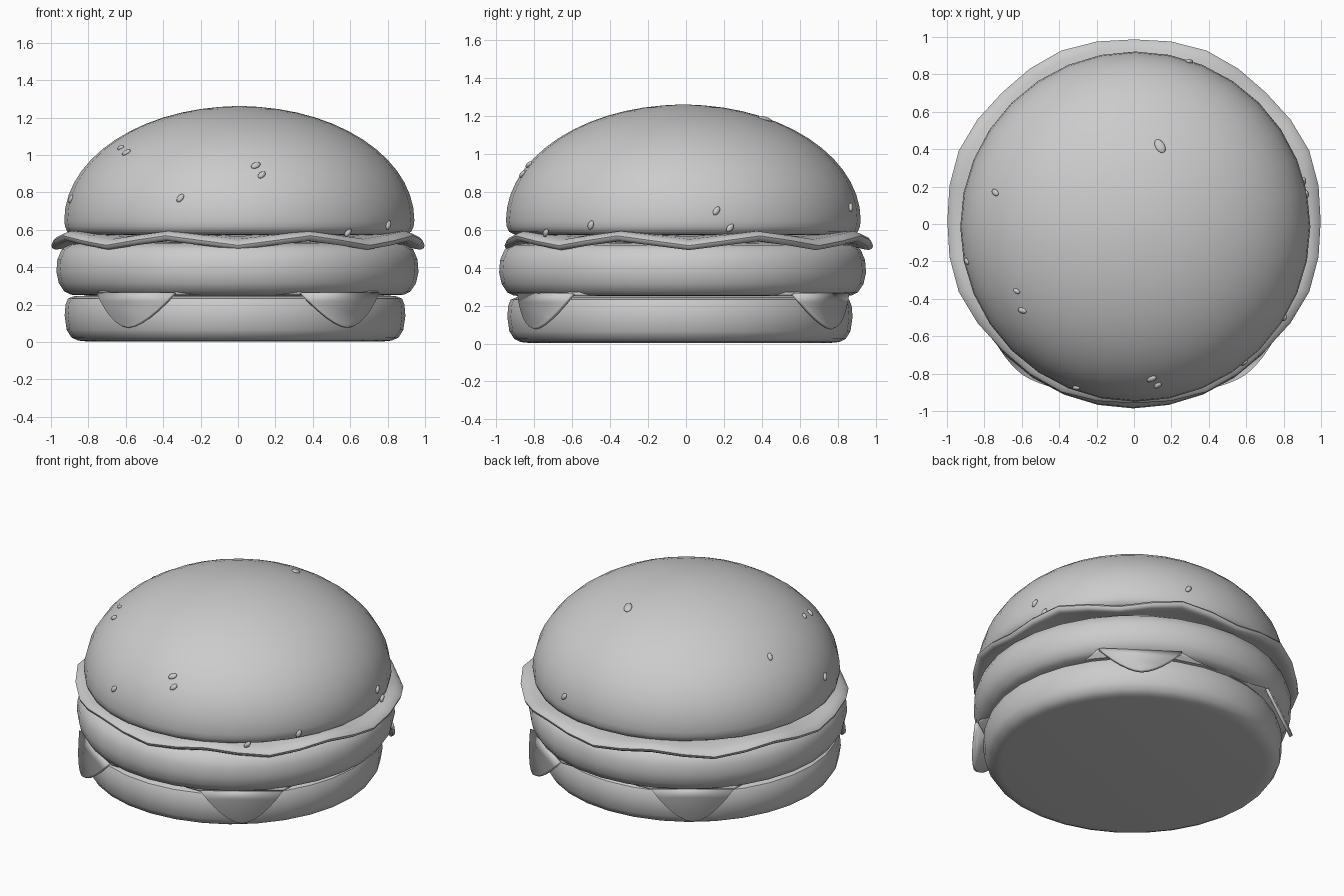
import bpy, bmesh
from math import sin, cos, pi, radians, sqrt
from mathutils import Vector, Matrix

if "Cube" in bpy.data.objects:
    bpy.data.objects.remove(bpy.data.objects["Cube"])

SIDES = 32


def finish(name, bm, angle=45):
    bmesh.ops.recalc_face_normals(bm, faces=bm.faces)
    me = bpy.data.meshes.new(name)
    bm.to_mesh(me)
    bm.free()
    ob = bpy.data.objects.new(name, me)
    bpy.context.collection.objects.link(ob)
    bpy.ops.object.select_all(action='DESELECT')
    ob.select_set(True)
    bpy.context.view_layer.objects.active = ob
    bpy.ops.object.shade_smooth_by_angle(angle=radians(angle))
    return ob


def lathe(name, profile, cx=0, cy=0, wave=None):
    """Spin (radius, z) points around z; wave(r, z, angle) may move each point."""
    bm = bmesh.new()
    rings = []
    for r, z in profile:
        ring = []
        for i in range(SIDES):
            a = 2 * pi * i / SIDES
            rr, zz = wave(r, z, a) if wave else (r, z)
            ring.append(bm.verts.new((cx + rr * cos(a), cy + rr * sin(a), zz)))
        rings.append(ring)
    for lo, hi in zip(rings, rings[1:]):
        for i in range(SIDES):
            j = (i + 1) % SIDES
            bm.faces.new((lo[i], lo[j], hi[j], hi[i]))
    bm.faces.new(rings[0][::-1])
    bm.faces.new(rings[-1])
    return finish(name, bm)


# Bottom bun and patty
lathe("bottom_bun", [(.80, .004), (.84, .008), (.875, .025), (.9, .065), (.911, .14), (.906, .2),
                     (.893, .232), (.86, .245), (.78, .248)], -.016, -.032)
lathe("patty", [(.82, .25), (.89, .253), (.925, .27), (.955, .315), (.968, .375), (.963, .44),
                (.94, .495), (.9, .52), (.82, .53)], -.003, -.018)


# Lettuce: wavy sheet with a drooping rounded rim
def ripple(r, z, a):
    k = max(0, (r - .7) / .3)
    w = -cos(8 * a)
    return r + .008 * k * w, z + .026 * k * w


lettuce = lathe("lettuce", [(.6, .53), (.85, .53), (.94, .52), (.975, .517), (.993, .528),
                            (.998, .543), (.985, .558), (.95, .572), (.85, .578), (.6, .572)],
                0, .015, ripple)
lettuce.scale = (1.008, .982, 1)

# Top bun: half ellipsoid with a tucked-in base
BC, BR, BH = Vector((.007, -.014, .65)), .936, .611
dome = [(BR * cos(t * pi / 28), BC.z + BH * sin(t * pi / 28)) for t in range(14)]
lathe("top_bun", [(.82, .572), (.89, .575), (.92, .59), (.932, .618)] + dome + [(.03, 1.261)],
      BC.x, BC.y)

# Cheese: flat slice with four corners folded down
bm = bmesh.new()
plan = []
for sx, sy in ((1, 1), (-1, 1), (-1, -1), (1, -1)):
    pair = [(sx * .745, sy * .57 - .015), (sx * .33, sy * .86 - .015)]
    plan += pair if sx * sy > 0 else pair[::-1]
bm.faces.new([bm.verts.new((x, y, .262)) for x, y in plan])
for k in range(0, 8, 2):
    a, b = Vector((*plan[k], .262)), Vector((*plan[k + 1], .262))
    mid = (a + b) / 2
    out = Vector((mid.x, mid.y + .015, 0)).normalized()
    pts = []
    for i in range(13):
        t = -1 + i / 6
        d = 1 - abs(t) ** 1.7
        pts.append(bm.verts.new(mid + (b - a) / 2 * t + out * (.012 + .075 * d) - Vector((0, 0, .185 * d))))
    bm.faces.new(pts)
bmesh.ops.recalc_face_normals(bm, faces=bm.faces)
cheese = finish("cheese", bm, 30)
mod = cheese.modifiers.new("thickness", 'SOLIDIFY')
mod.thickness = .02
mod.offset = 0

# Sesame seeds: (x, y, z, length scale, lean in degrees)
seeds = [(-.63, -.36, 1.04, .8, 55), (-.6, -.465, 1.015, 1, 45), (.095, -.83, .945, 1.1, 60),
         (.125, -.85, .89, 1, 45), (-.31, -.88, .77, 1, 35), (-.9, -.2, .765, 1, 30),
         (.8, -.5, .625, 1, 25), (.58, -.73, .585, 1, 45), (.92, .16, .7, 1, 35),
         (.9, .23, .61, 1, 40), (-.75, .17, 1.0, 1, 20), (.14, .42, 1.19, 1.6, -45),
         (.3, .88, .72, 1, 35)]
bm = bmesh.new()
for x, y, z, s, lean in seeds:
    d = Vector((x, y, z)) - BC
    d /= sqrt((d.x ** 2 + d.y ** 2) / BR ** 2 + d.z ** 2 / BH ** 2)
    n = Vector((d.x / BR ** 2, d.y / BR ** 2, d.z / BH ** 2)).normalized()
    right = Vector((0, 0, 1)).cross(n).normalized()
    up = n.cross(right)
    frame = Matrix((right, up, n)).transposed().to_4x4()
    m = (Matrix.Translation(BC + d) @ frame @ Matrix.Rotation(-radians(lean), 4, 'Z')
         @ Matrix.Diagonal((.016 * s, .026 * s, .012, 1)))
    bmesh.ops.create_uvsphere(bm, u_segments=12, v_segments=8, radius=1, matrix=m)
finish("sesame_seeds", bm, 60)
